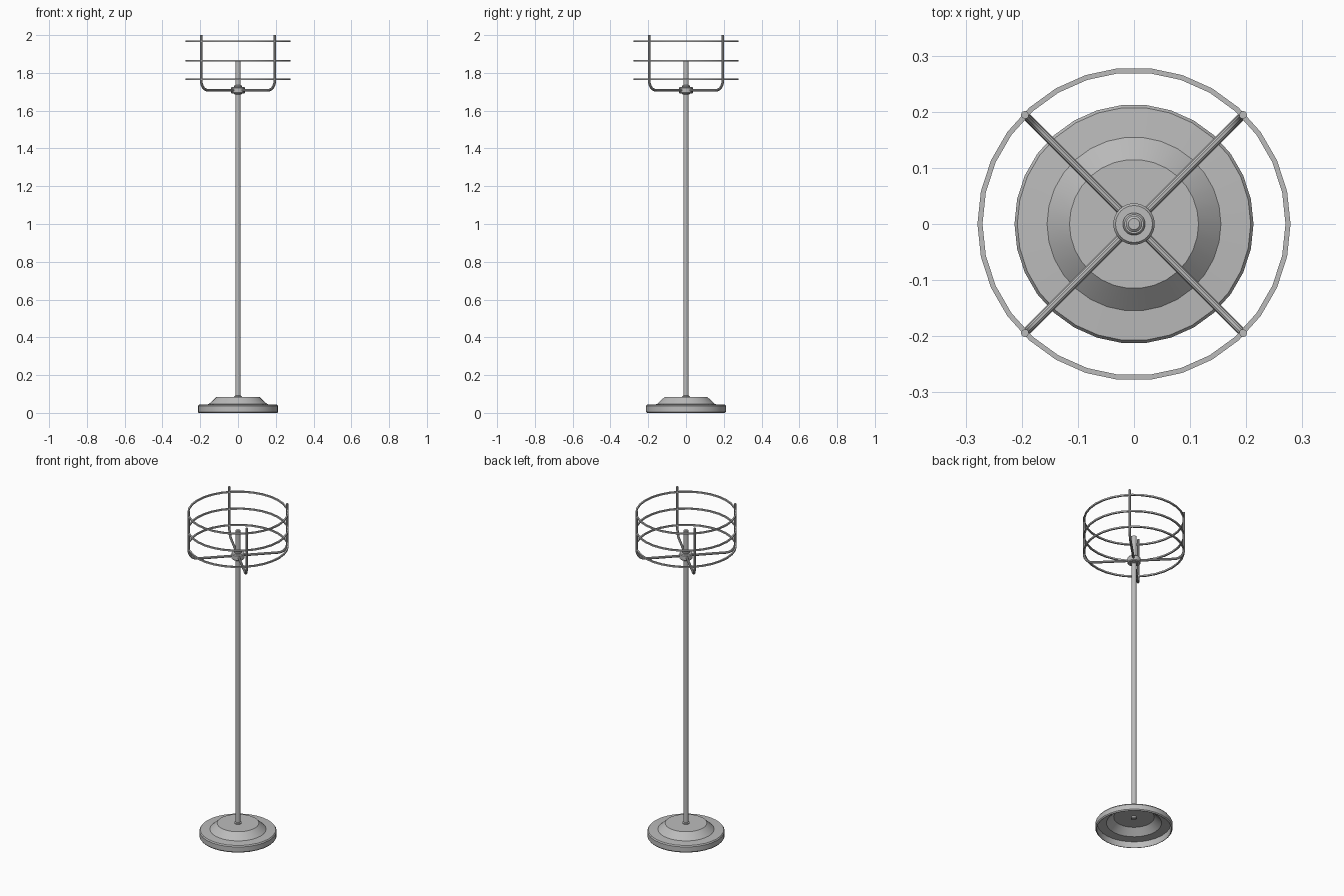
import bpy, math
from mathutils import Vector

cube = bpy.data.objects.get("Cube")
if cube:
    bpy.data.objects.remove(cube, do_unlink=True)

metal = bpy.data.materials.new("grey_metal")
metal.use_nodes = True
GREY = (0.5, 0.5, 0.5, 1)
metal.diffuse_color = GREY
metal.node_tree.nodes["Principled BSDF"].inputs["Base Color"].default_value = GREY


def finish(name, verts, faces, angle=35):
    mesh = bpy.data.meshes.new(name)
    mesh.from_pydata(verts, [], faces)
    mesh.materials.append(metal)
    obj = bpy.data.objects.new(name, mesh)
    bpy.context.collection.objects.link(obj)
    bpy.ops.object.select_all(action='DESELECT')
    obj.select_set(True)
    bpy.context.view_layer.objects.active = obj
    bpy.ops.object.mode_set(mode='EDIT')
    bpy.ops.mesh.select_all(action='SELECT')
    bpy.ops.mesh.normals_make_consistent(inside=False)
    bpy.ops.object.mode_set(mode='OBJECT')
    bpy.ops.object.shade_smooth_by_angle(angle=math.radians(angle))
    return obj


def lathe(name, profile, sides, closed=False):
    """Spin (radius, height) points about z; open profiles get end caps."""
    verts, faces, n = [], [], len(profile)
    for i in range(sides):
        a = math.tau * i / sides
        verts += [(r * math.cos(a), r * math.sin(a), z) for r, z in profile]
    for i in range(sides):
        p, q = i * n, (i + 1) % sides * n
        for j in range(n if closed else n - 1):
            k = (j + 1) % n
            faces.append((p + j, q + j, q + k, p + k))
    if not closed:
        faces.append([i * n for i in range(sides)])
        faces.append([i * n + n - 1 for i in range(sides)])
    return finish(name, verts, faces)


def rod(name, path, heading, radius, sides=10):
    """Round rod along a (distance, height) path in one upright plane."""
    out = Vector((math.cos(heading), math.sin(heading), 0))
    side, up = Vector((-out.y, out.x, 0)), Vector((0, 0, 1))
    pts = [out * d + up * z for d, z in path]
    verts, faces = [], []
    for i, p in enumerate(pts):
        along = (pts[min(i + 1, len(pts) - 1)] - pts[max(i - 1, 0)]).normalized()
        normal = along.cross(side)
        for s in range(sides):
            a = math.tau * s / sides
            verts.append(p + radius * (math.cos(a) * side + math.sin(a) * normal))
    for i in range(len(pts) - 1):
        for s in range(sides):
            t, b = (s + 1) % sides, i * sides
            faces.append((b + s, b + t, b + sides + t, b + sides + s))
    faces.append(list(range(sides)))
    faces.append([len(verts) - sides + s for s in range(sides)])
    return finish(name, verts, faces)


# Hollow stepped base, open underneath
lathe("base", [(0.208, 0), (0.213, 0.006), (0.213, 0.036), (0.208, 0.043),
               (0.155, 0.046), (0.115, 0.083), (0.012, 0.083), (0.012, 0.077),
               (0.112, 0.077), (0.152, 0.04), (0.203, 0.037), (0.205, 0)],
      30, closed=True)

# Pole, its foot nut and the arm hub
lathe("pole", [(0.011, 0.065), (0.0145, 0.068), (0.0145, 1.859), (0.01, 1.863)], 20)
lathe("foot_collar", [(0.02, 0.083), (0.02, 0.088), (0.015, 0.091)], 20)
lathe("hub_collar", [(0.017, 1.686), (0.02, 1.689), (0.02, 1.731), (0.017, 1.735)], 20)
lathe("arm_hub", [(0.033, 1.69), (0.037, 1.695), (0.037, 1.721), (0.033, 1.726)], 24)

# Four bent arms carrying the shade frame
ARM_R, ARM_Z, BEND = 0.275, 1.708, 0.05
bend = [(ARM_R - BEND + BEND * math.sin(t), ARM_Z + BEND - BEND * math.cos(t))
        for t in (math.pi / 2 * k / 8 for k in range(9))]
for i in range(4):
    rod(f"arm_{i + 1}", [(0.025, ARM_Z)] + bend + [(ARM_R, 2.0)],
        math.pi / 4 + i * math.pi / 2, 0.007)

# Three shade rings
for name, z in (("lower_ring", 1.766), ("middle_ring", 1.865), ("upper_ring", 1.968)):
    h = 0.0045
    lathe(name, [(0.27, z - h), (0.279, z - h), (0.279, z + h), (0.27, z + h)],
          30, closed=True)
